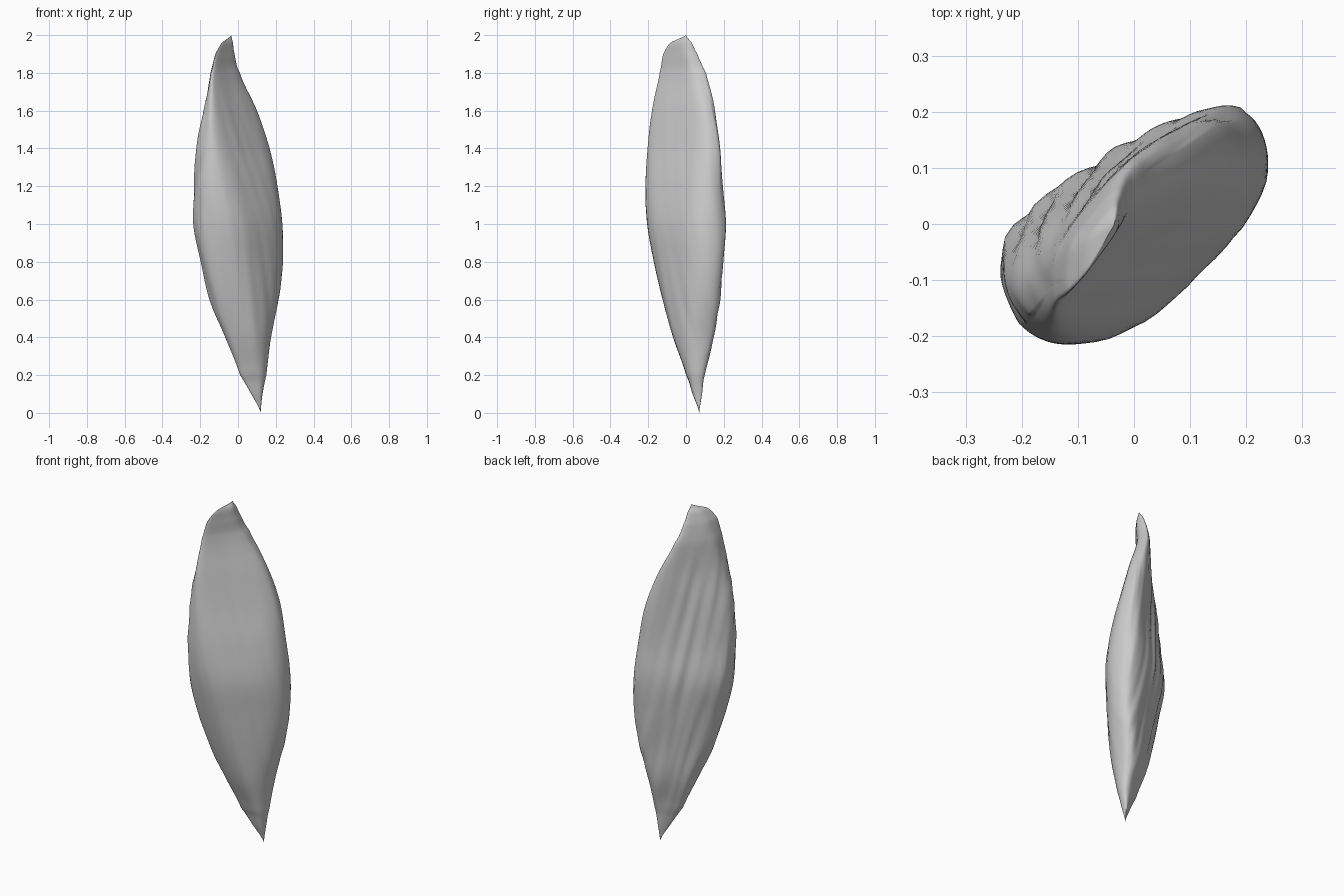
import bpy, bmesh, math
from mathutils import Vector, noise

if "Cube" in bpy.data.objects:
    bpy.data.objects.remove(bpy.data.objects["Cube"])

R2 = math.sqrt(0.5)
BACK = (-0.5, 0.866)      # direction the flat back face looks in


def tip(z, x, y):
    u, w = (x + y) * R2, (y - x) * R2
    return (z, x, x, y, y, u, u, w, w, x * BACK[0] + y * BACK[1])


# Section extents per height: z, min/max along x, y and the two diagonals, back face
SECTIONS = [
    tip(0, .12, .07),
    (.1, .07, .13, .035, .085, .07, .15, -.06, -.01, .015),
    (.2, .01, .15, .0, .10, .0, .165, -.085, .02, .035),
    (.4, -.07, .175, -.07, .15, -.10, .21, -.12, .08, .068),
    (.6, -.15, .215, -.125, .18, -.185, .265, -.138, .115, .088),
    (.8, -.20, .238, -.17, .20, -.25, .295, -.147, .145, .112),
    (1.0, -.24, .235, -.205, .21, -.285, .285, -.145, .168, .117),
    (1.2, -.235, .208, -.215, .195, -.278, .262, -.118, .138, .102),
    (1.4, -.215, .166, -.205, .185, -.26, .225, -.075, .112, .09),
    (1.6, -.18, .10, -.18, .155, -.23, .155, -.033, .087, .09),
    (1.8, -.145, .01, -.14, .105, -.195, .065, .007, .08, .088),
    (1.9, -.12, -.018, -.12, .06, -.168, .025, .01, .068, .072),
    (1.96, -.085, -.027, -.082, .03, -.115, .0, .012, .05, .046),
    tip(2.0, -.035, .0),
]
DIRS = [(-1, 0), (1, 0), (0, -1), (0, 1), (-R2, -R2), (R2, R2), (R2, -R2), (-R2, R2), BACK]
SIDES, STEPS, POWER = 80, 7, 6


def catmull(a, b, c, d, t):
    return 0.5 * (2 * b + (c - a) * t + (2 * a - 5 * b + 4 * c - d) * t * t
                  + (3 * b - a - 3 * c + d) * t ** 3)


def fit(values, lo, hi):
    """Stretch a list of coordinates to span lo..hi."""
    a, b = min(values), max(values)
    return [lo + (v - a) / max(b - a, 1e-6) * (hi - lo) for v in values]


def ring(row):
    """Rounded outline that touches the extents, with diagonal grooves."""
    z, x0, x1, y0, y1, u0, u1, w0, w1, back = row
    cu, cw = (u0 + u1) / 2, (w0 + w1) / 2
    cx = (x0 + x1) / 4 + (cu - cw) * R2 / 2
    cy = (y0 + y1) / 4 + (cu + cw) * R2 / 2
    signed = [h if i % 2 else -h for i, h in enumerate(row[1:9])] + [back]
    reach = [max(h - (cx * n[0] + cy * n[1]), 0.004) for h, n in zip(signed, DIRS)]
    half_u, half_w = max(u1 - u0, .01), max(w1 - w0, .01)
    xs, ys = [], []
    for k in range(SIDES):
        a = math.tau * k / SIDES
        pu, pw = half_u * math.cos(a), half_w * math.sin(a)
        d = Vector(((pu - pw) * R2, (pu + pw) * R2)).normalized()
        s = sum((max(d.x * n[0] + d.y * n[1], 0) / r) ** POWER for n, r in zip(DIRS, reach))
        rad = s ** (-1 / POWER)
        xs.append(cx + d.x * rad)
        ys.append(cy + d.y * rad)
    # Restore the extents lost to rounding: diagonals first, then x and y
    us = fit([(x + y) * R2 for x, y in zip(xs, ys)], u0, u1)
    ws = fit([(y - x) * R2 for x, y in zip(xs, ys)], w0, w1)
    xs = fit([(u - w) * R2 for u, w in zip(us, ws)], x0, x1)
    ys = fit([(u + w) * R2 for u, w in zip(us, ws)], y0, y1)
    pts = []
    depth = 0.012 * min(1, (x1 - x0) / 0.3) ** 2
    for k, (x, y) in enumerate(zip(xs, ys)):
        side = 1.0 if k < SIDES // 2 else 0.3
        g = noise.noise(Vector(((x + y) * 17 + z * 5, (y - x) * 6, z * 1.5)))
        n = Vector((x - cx, y - cy)).normalized() * (g * depth * side)
        pts.append((x + n.x, y + n.y, z))
    return pts


# Rings lofted from the bottom point to the top point
rows = []
for i in range(len(SECTIONS) - 1):
    quad = [SECTIONS[min(max(i + o, 0), len(SECTIONS) - 1)] for o in (-1, 0, 1, 2)]
    for s in range(STEPS):
        t = s / STEPS
        row = [catmull(*v, t) for v in zip(*quad)]
        row[0] = quad[1][0] + (quad[2][0] - quad[1][0]) * t
        rows.append(row)

bm = bmesh.new()
bottom = bm.verts.new((.12, .07, 0))
top = bm.verts.new((-.035, 0, 2))
loops = [[bm.verts.new(p) for p in ring(r)] for r in rows[1:]]
for k in range(SIDES):
    j = (k + 1) % SIDES
    bm.faces.new((bottom, loops[0][j], loops[0][k]))
    bm.faces.new((top, loops[-1][k], loops[-1][j]))
    for a, b in zip(loops, loops[1:]):
        bm.faces.new((a[k], a[j], b[j], b[k]))
bmesh.ops.recalc_face_normals(bm, faces=bm.faces)

mesh = bpy.data.meshes.new("leaf_blade")
bm.to_mesh(mesh)
bm.free()
blade = bpy.data.objects.new("leaf_blade", mesh)
bpy.context.collection.objects.link(blade)
bpy.context.view_layer.objects.active = blade
blade.select_set(True)
bpy.ops.object.shade_smooth_by_angle(angle=math.radians(50))
